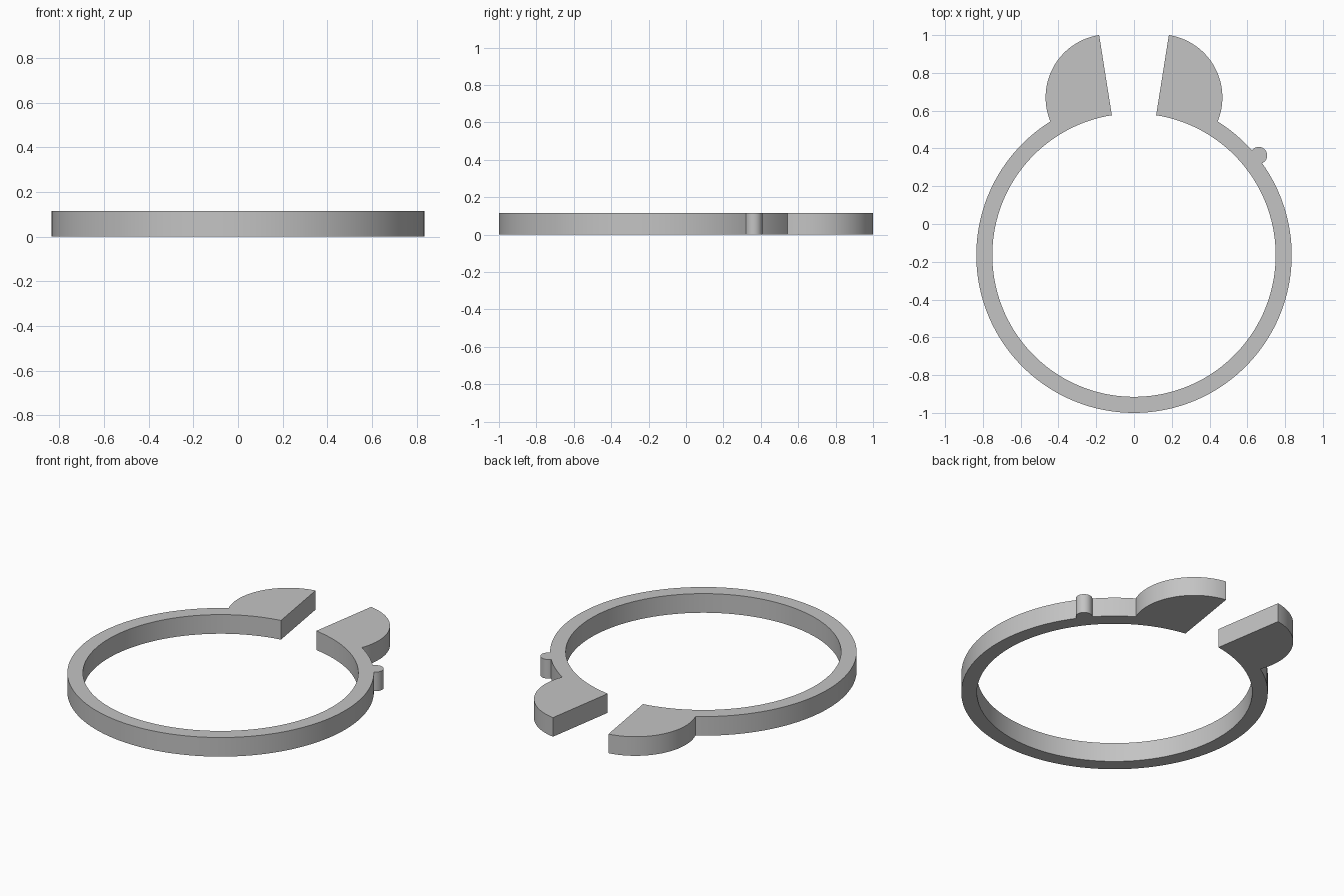
import bpy, bmesh, math
from mathutils import Vector

cube = bpy.data.objects.get("Cube")
if cube:
    bpy.data.objects.remove(cube, do_unlink=True)

THICK = 0.115
RING_C, R_OUT, R_IN = Vector((0, -0.165)), 0.835, 0.75
EAR_C, R_EAR = Vector((0.134, 0.67)), 0.334
BUMP_C, R_BUMP = Vector((0.66, 0.363)), 0.045
GAP = math.radians(9)


def angle(c, p):
    return math.atan2(p.y - c.y, p.x - c.x)


def crossings(c, r):
    """Points where a circle meets the ring's outer edge, first one clockwise first."""
    d = c - RING_C
    a = (R_OUT ** 2 - r ** 2 + d.length_squared) / (2 * d.length)
    h = math.sqrt(R_OUT ** 2 - a ** 2)
    u = d.normalized()
    n = Vector((-u.y, u.x))
    return RING_C + u * a + n * h, RING_C + u * a - n * h


def arc(c, r, start, end, clockwise=True):
    """Points along a circle between two points lying on it."""
    a, b = angle(c, start), angle(c, end)
    span = -((a - b) % math.tau) if clockwise else (b - a) % math.tau
    n = max(8, int(abs(span) / math.tau * 160))
    return [c + r * Vector((math.cos(a + span * i / n), math.sin(a + span * i / n)))
            for i in range(n + 1)]


def mirror(p):
    return Vector((-p.x, p.y))


# Key corners of the outline
radial = Vector((math.sin(GAP), math.cos(GAP)))
inner_end = RING_C + radial * R_IN
m = EAR_C - RING_C
along = m.dot(radial)
tip = RING_C + radial * (along + math.sqrt(R_EAR ** 2 - m.length_squared + along ** 2))
ear_foot = crossings(EAR_C, R_EAR)[1]
bump_top, bump_foot = crossings(BUMP_C, R_BUMP)

# Outline: left tab, bump, outer rim, right tab, inner rim
tab = arc(EAR_C, R_EAR, tip, ear_foot)
outline = tab[:-1]
outline += arc(RING_C, R_OUT, ear_foot, bump_top)[:-1]
outline += arc(BUMP_C, R_BUMP, bump_top, bump_foot)[:-1]
outline += arc(RING_C, R_OUT, bump_foot, mirror(ear_foot))[:-1]
outline += [mirror(p) for p in reversed(tab)]
outline += arc(RING_C, R_IN, mirror(inner_end), inner_end, clockwise=False)

# Extrude the outline into a solid
bm = bmesh.new()
face = bm.faces.new([bm.verts.new((p.x, p.y, 0)) for p in outline])
top = bmesh.ops.extrude_face_region(bm, geom=[face], use_keep_orig=True)
bmesh.ops.translate(bm, vec=(0, 0, THICK),
                    verts=[g for g in top["geom"] if isinstance(g, bmesh.types.BMVert)])
bmesh.ops.recalc_face_normals(bm, faces=bm.faces)
mesh = bpy.data.meshes.new("split_ring_clamp")
bm.to_mesh(mesh)
bm.free()

# Plain grey material
grey = bpy.data.materials.new("plain grey")
grey.use_nodes = True
colour = (0.55, 0.55, 0.55, 1)
grey.diffuse_color = colour
grey.node_tree.nodes["Principled BSDF"].inputs["Base Color"].default_value = colour
mesh.materials.append(grey)

ring = bpy.data.objects.new("split_ring_clamp", mesh)
bpy.context.collection.objects.link(ring)
bpy.ops.object.select_all(action="DESELECT")
ring.select_set(True)
bpy.context.view_layer.objects.active = ring
bpy.ops.object.shade_smooth_by_angle(angle=math.radians(30))
